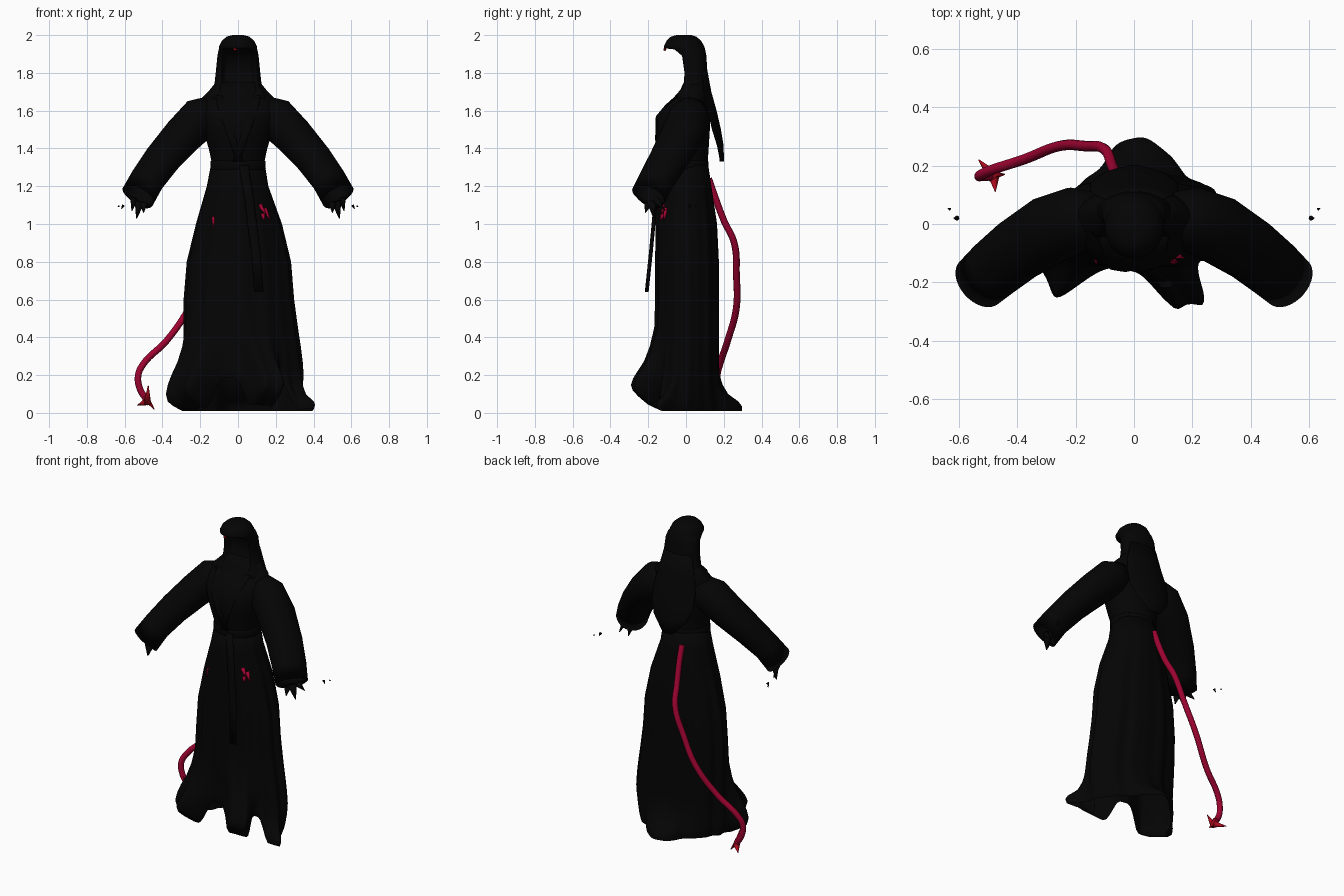
import bpy, bmesh, math
from mathutils import Vector

if "Cube" in bpy.data.objects:
    bpy.data.objects.remove(bpy.data.objects["Cube"])

def material(name, rgb):
    m = bpy.data.materials.new(name)
    m.diffuse_color = (*rgb, 1)
    m.use_nodes = True
    m.node_tree.nodes["Principled BSDF"].inputs["Base Color"].default_value = m.diffuse_color
    return m

BLACK = material("black cloth", (0.0012, 0.0012, 0.0012))
CRIMSON = material("crimson skin", (0.34, 0.001, 0.03))
RED = material("red tip", (0.42, 0.003, 0.012))

def finish(name, bm, mat):
    bmesh.ops.recalc_face_normals(bm, faces=bm.faces)
    me = bpy.data.meshes.new(name)
    bm.to_mesh(me)
    bm.free()
    me.materials.append(mat)
    me.polygons.foreach_set("use_smooth", [True] * len(me.polygons))
    ob = bpy.data.objects.new(name, me)
    bpy.context.collection.objects.link(ob)
    return ob

def loft(name, rings, mat, caps=(True, True)):
    bm = bmesh.new()
    rows = [[bm.verts.new(p) for p in r] for r in rings]
    n = len(rows[0])
    for a, b in zip(rows, rows[1:]):
        for i in range(n):
            bm.faces.new((a[i], a[(i + 1) % n], b[(i + 1) % n], b[i]))
    for cap, row in zip(caps, (rows[0], rows[-1])):
        if cap:
            bm.faces.new(row)
    return finish(name, bm, mat)

def angles(n):
    return [2 * math.pi * i / n for i in range(n)]

def spike(name, p, q, r, mat):
    p, q = Vector(p), Vector(q)
    bm = bmesh.new()
    bmesh.ops.create_cone(bm, cap_ends=True, segments=8, radius1=r, radius2=r * 0.1, depth=(q - p).length)
    bm.transform((q - p).to_track_quat('Z', 'Y').to_matrix().to_4x4())
    bmesh.ops.translate(bm, verts=bm.verts, vec=(p + q) / 2)
    return finish(name, bm, mat)

def mirror(ob):
    ob.modifiers.new("mirror", 'MIRROR')

# Skirt: z, left, right, front, back, flare of front lobes, flare of trailing hem
skirt = [(1.33, -.14, .14, -.13, .115, 0, 0), (1.2, -.165, .16, -.145, .135, 0, 0),
         (1.0, -.22, .23, -.16, .165, 0, 0), (.8, -.265, .275, -.16, .175, 0, 0),
         (.6, -.28, .29, -.16, .175, 0, 0), (.45, -.28, .31, -.16, .175, .06, 0),
         (.35, -.275, .325, -.162, .175, .25, 0), (.27, -.27, .335, -.162, .175, .5, 0),
         (.2, -.265, .34, -.162, .176, .8, .03), (.15, -.265, .335, -.162, .178, .95, .15),
         (.1, -.265, .325, -.162, .18, 1.03, .4), (.06, -.265, .315, -.162, .183, .95, .85),
         (.035, -.26, .305, -.16, .185, .75, 1), (.01, -.255, .295, -.155, .185, .4, 1)]
# Hem lobes: angle, push x, push y, angular width, trailing
lobes = [(226, -.09, -.13, 13, 0), (199, -.125, -.05, 16, 0), (280, .055, -.12, 8, 0), (293, .085, -.115, 8, 0),
         (335, .12, -.085, 17, 1), (92, 0, .115, 27, 1)]
# Raised hem between the front lobes: angle, angular width, height
gaps = [(256, 17, .18), (312, 9, .15)]

def offset(a, deg):
    return (math.degrees(a) - deg + 180) % 360 - 180

rings = []
for z, l, r, f, b, w0, w1 in skirt:
    ring = []
    fold = min(1, (1.33 - z) / .6)
    for a in angles(160):
        k = 1 + .024 * fold * (math.sin(11 * a) + .6 * math.sin(17 * a + 1))
        x = (l + r) / 2 + (r - l) / 2 * math.cos(a) * k
        y = (b if math.sin(a) > 0 else -f) * math.sin(a) * k
        rise = sum(h * math.exp(-(offset(a, deg) / w) ** 4) for deg, w, h in gaps)
        for deg, px, py, width, trailing in lobes:
            g = (w1 if trailing else w0) * math.exp(-(offset(a, deg) / width) ** 2)
            g *= 1 - rise * 2
            x += px * g
            y += py * g
        lift = max(0, -y - .13) * .5 * max(0, 1 - z / .25)
        ring.append((x, y, z + max(lift, rise * max(0, 1 - z / .5))))
    rings.append(ring)
loft("robe_skirt", rings, BLACK, (True, False))

# Torso
torso = [(1.27, .145, -.13, .115), (1.33, .14, -.13, .115), (1.4, .155, -.15, .12), (1.48, .18, -.162, .125),
         (1.57, .2, -.16, .13), (1.63, .205, -.11, .13), (1.67, .19, -.065, .125), (1.71, .15, -.03, .118),
         (1.75, .118, -.012, .11)]
loft("robe_torso", [[(w * math.cos(a), (f + b) / 2 + (b - f) / 2 * math.sin(a), z) for a in angles(48)]
                    for z, w, f, b in torso], BLACK)

# Sleeves: centre, horizontal radius, vertical radius; the last rings turn back inside the mouth
sleeve = [((.1, .03, 1.61), .075, .08), ((.2, .015, 1.56), .112, .112), ((.29, -.02, 1.47), .118, .103),
          ((.4, -.09, 1.345), .11, .092), ((.48, -.155, 1.235), .104, .085), ((.53, -.2, 1.152), .098, .084),
          ((.52, -.19, 1.175), .09, .077), ((.455, -.135, 1.27), .09, .072), ((.38, -.075, 1.365), .09, .075)]
rings = []
for i, (c, ru, rv) in enumerate(sleeve):
    lo, hi = max(0, min(i, 5) - 1), min(i + 1, 5)
    d = (Vector(sleeve[hi][0]) - Vector(sleeve[lo][0])).normalized()
    u = d.cross(Vector((0, 0, 1))).normalized()
    v = u.cross(d)
    rings.append([Vector(c) + u * ru * math.cos(a) + v * rv * math.sin(a) for a in angles(32)])
for p in rings[5]:
    p.z -= max(0, 1.14 - p.z) * .4
mirror(loft("sleeve", rings, BLACK))

# Ragged points hanging from the cuffs, and loose claw tips
for p, q, r in [((.52, -.18, 1.12), (.537, -.17, 1.03), .028), ((.5, -.2, 1.11), (.5, -.215, 1.06), .022),
                ((.55, -.16, 1.13), (.562, -.11, 1.07), .02), ((.606, .02, 1.1), (.618, .02, 1.08), .009),
                ((.63, .05, 1.095), (.638, .055, 1.09), .005)]:
    mirror(spike("claw_tip", p, q, r, BLACK))

# Hood with overhanging peak and recessed face: z, half width, front, back, recess
hood = [(2.0, .03, -.05, .03, 0), (1.992, .06, -.08, .055, 0), (1.97, .085, -.103, .08, 0),
        (1.94, .1, -.118, .097, 0), (1.93, .1, -.115, .1, 0), (1.922, .103, -.06, .102, .03),
        (1.89, .109, -.025, .108, .06), (1.8, .118, -.012, .113, .06), (1.73, .126, -.016, .118, .04),
        (1.69, .155, -.045, .122, .01), (1.65, .18, -.085, .128, 0)]
rings = []
for z, w, f, b, rec in hood:
    ring = []
    for a in angles(64):
        s, mid = math.sin(a), (f + b) / 2
        if rec and s < 0:
            y = mid + (f - mid) * min(1, -s * 1.6) + rec * min(1, max(0, (-s - .62) / .2))
        else:
            y = mid + (b - f) / 2 * s
        ring.append((w * math.cos(a), y, z))
    rings.append(ring)
loft("hood", rings, BLACK)

# Pointed drape of the hood down the back
drape = [(1.82, .1, .1), (1.7, .13, .122), (1.6, .15, .15), (1.5, .15, .173), (1.42, .12, .186), (1.33, .04, .19)]
loft("hood_drape", [[(w * math.cos(a), y + .012 * math.sin(a) - .03 * (w * math.cos(a) / .14) ** 2, z)
                     for a in angles(32)] for z, w, y in drape], BLACK)

# Red mark on the hood brim
spike("brim_mark", (-.022, -.112, 1.924), (.0, -.114, 1.925), .008, RED)

# Belt
loft("belt", [[((.143 + d) * math.cos(a), -.008 + (.123 + d) * math.sin(a), z) for a in angles(48)]
              for z, d in ((1.285, .0), (1.29, .004), (1.33, .003), (1.335, 0))], BLACK)

def strip(name, path, wide, thick):
    """flat ribbon through the path, wide along x"""
    return loft(name, [[(x + wide * math.cos(a), y + thick * math.sin(a), z) for a in angles(12)]
                       for x, y, z in path], BLACK)

# Hanging sash and crossed lapels
strip("sash", [(.03, -.133, 1.31), (.06, -.16, 1.13), (.075, -.172, 1.0), (.095, -.186, .85), (.11, -.208, .64)], .025, .01)
for s in (-1, 1):
    strip("lapel", [(.1 * s, -.045, 1.68), (.09 * s, -.095, 1.63), (.065 * s, -.152, 1.55),
                    (.03 * s, -.158, 1.45), (-.01 * s, -.137, 1.33)], .02, .006)

# Red claws showing at the hips
for p, q in [((.115, -.115, 1.1), (.15, -.13, 1.05)), ((.14, -.105, 1.08), (.172, -.117, 1.02)),
             ((.13, -.12, 1.05), (.14, -.137, 1.02)), ((-.125, -.115, 1.035), (-.13, -.136, .985))]:
    spike("hip_claw", p, q, .015, CRIMSON)

# Tail
cu = bpy.data.curves.new("tail", 'CURVE')
cu.dimensions = '3D'
cu.bevel_depth = .018
cu.bevel_resolution = 3
cu.use_fill_caps = True
path = [(-.055, .12, 1.24), (-.06, .155, 1.14), (-.075, .2, 1.02), (-.1, .255, .9), (-.17, .267, .73), (-.255, .267, .56),
        (-.38, .22, .38), (-.5, .18, .26), (-.528, .165, .2), (-.52, .165, .13), (-.485, .167, .07)]
sp = cu.splines.new('BEZIER')
sp.bezier_points.add(len(path) - 1)
for bp, p in zip(sp.bezier_points, path):
    bp.co = p
    bp.handle_left_type = bp.handle_right_type = 'AUTO'
cu.materials.append(CRIMSON)
bpy.context.collection.objects.link(bpy.data.objects.new("tail", cu))

# Barbed tail tip
for p, q in [((-.495, .166, .09), (-.443, .17, .018)), ((-.48, .165, .05), (-.475, .112, .145)),
             ((-.485, .168, .06), (-.532, .22, .04))]:
    spike("tail_barb", p, q, .02, RED)
